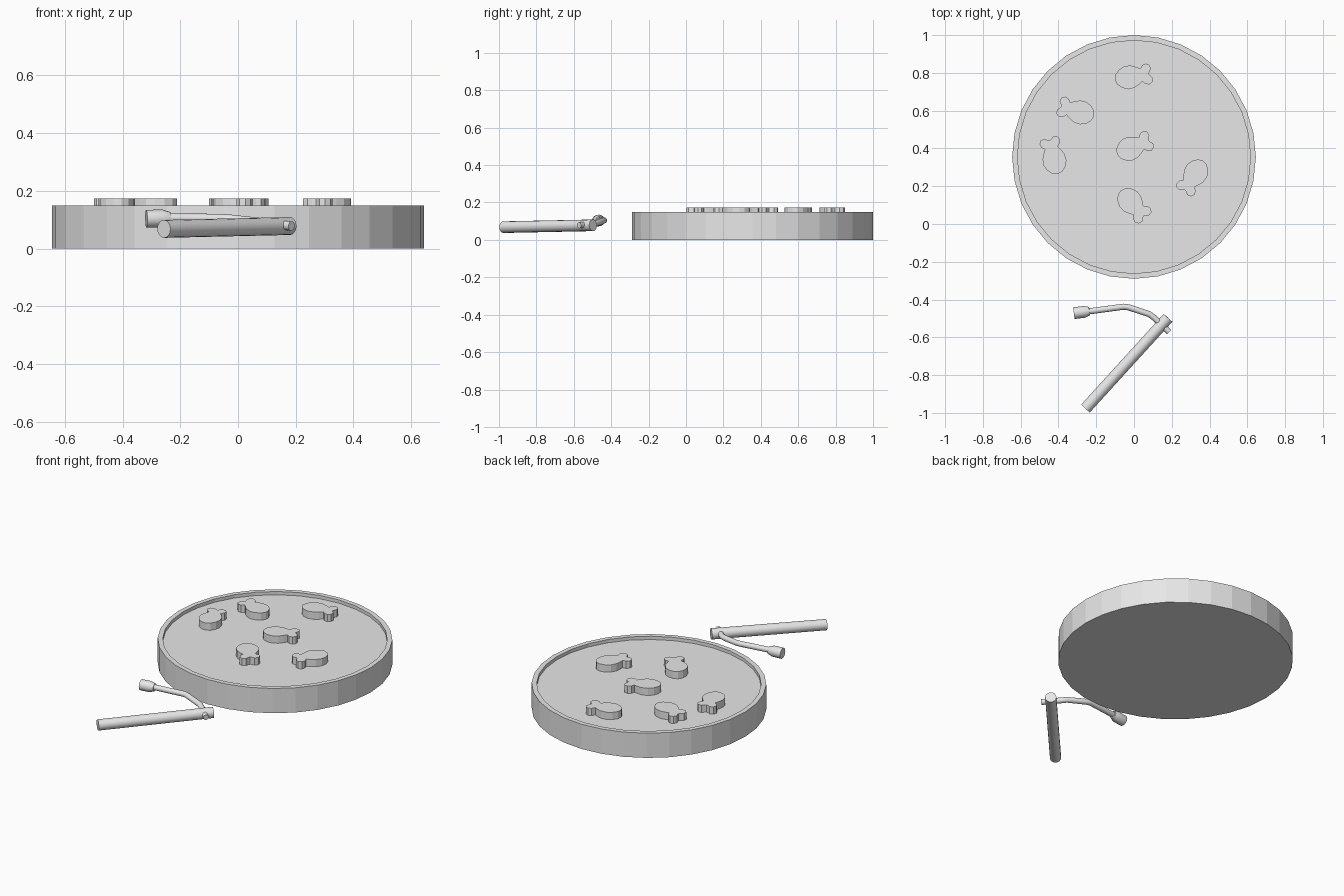
import bpy
import bmesh
from math import sin, cos, pi, radians
from mathutils import Vector, Matrix

cube = bpy.data.objects.get("Cube")
if cube:
    bpy.data.objects.remove(cube)

grey = bpy.data.materials.new("light_grey")
grey.use_nodes = True
grey.diffuse_color = (0.8, 0.8, 0.8, 1)
grey.node_tree.nodes["Principled BSDF"].inputs["Base Color"].default_value = grey.diffuse_color


def finish(bm, name, smooth=False):
    bmesh.ops.recalc_face_normals(bm, faces=bm.faces)
    mesh = bpy.data.meshes.new(name)
    bm.to_mesh(mesh)
    bm.free()
    mesh.materials.append(grey)
    obj = bpy.data.objects.new(name, mesh)
    bpy.context.collection.objects.link(obj)
    if smooth:
        bpy.ops.object.select_all(action='DESELECT')
        obj.select_set(True)
        bpy.context.view_layer.objects.active = obj
        bpy.ops.object.shade_smooth_by_angle(angle=radians(40))
    return obj


def tube(name, path, radii, sides=16):
    """Sweep a round section along a path, with one radius per point."""
    bm = bmesh.new()
    pts = [Vector(p) for p in path]
    rings = []
    for i, p in enumerate(pts):
        tangent = (pts[min(i + 1, len(pts) - 1)] - pts[max(i - 1, 0)]).normalized()
        side = tangent.cross(Vector((0, 0, 1))).normalized()
        up = side.cross(tangent)
        rings.append([bm.verts.new(p + radii[i] * (side * cos(a) + up * sin(a)))
                      for a in (2 * pi * k / sides for k in range(sides))])
    for a, b in zip(rings, rings[1:]):
        for k in range(sides):
            n = (k + 1) % sides
            bm.faces.new((a[k], a[n], b[n], b[k]))
    bm.faces.new(rings[0])
    bm.faces.new(rings[-1])
    return finish(bm, name, True)


# Round pond with a raised rim and sunken water surface
HEIGHT, WATER = 0.15, 0.13
bm = bmesh.new()
bmesh.ops.create_cone(bm, cap_ends=True, segments=32, radius1=0.645, radius2=0.645,
                      depth=HEIGHT, matrix=Matrix.Translation((0, 0.355, HEIGHT / 2)))
bm.normal_update()
top = max(bm.faces, key=lambda f: f.calc_center_median().z)
bmesh.ops.inset_individual(bm, faces=[top], thickness=0.028)
water = bmesh.ops.extrude_discrete_faces(bm, faces=[top])["faces"][0]
bmesh.ops.translate(bm, verts=water.verts, vec=(0, 0, WATER - HEIGHT))
finish(bm, "pond")

# Flat fish: half outline from nose to tail notch, mirrored and extruded
half = [(-.082, 0), (-.074, .027), (-.052, .049), (-.022, .062), (.012, .06), (.04, .047),
        (.06, .034), (.074, .051), (.094, .056), (.112, .045), (.116, .024), (.105, .01), (.1, 0)]
outline = half + [(x, -y) for x, y in half[-2:0:-1]]


def fish(name, x, y, angle):
    bm = bmesh.new()
    base = bm.faces.new([bm.verts.new((u, v, 0)) for u, v in outline])
    lifted = bmesh.ops.extrude_face_region(bm, geom=[base])["geom"]
    bmesh.ops.translate(bm, verts=[g for g in lifted if isinstance(g, bmesh.types.BMVert)],
                        vec=(0, 0, 0.174 - WATER))
    obj = finish(bm, name)
    obj.location = (x, y, WATER)
    obj.rotation_euler.z = radians(angle)


for i, place in enumerate([(-.02, .778, 10), (-.29, .593, 163), (-.423, .344, 104),
                           (-.015, .402, 24), (.323, .265, -122), (-.016, .116, -48)]):
    fish(f"fish_{i + 1}", *place)

# Fishing rod: thick handle, thin bent line and a stepped lure head
tube("rod_handle", [(-.257, -.977, .068), (.18, -.497, .078)], [.031] * 2)
tube("rod_line", [(.186, -.572, .078), (.105, -.495, .085), (.08, -.477, .09),
                  (-.03, -.441, .102), (-.055, -.438, .104), (-.25, -.464, .106)], [.016] * 6)
tube("lure_head", [(-.318, -.472, .103), (-.262, -.465, .104), (-.235, -.461, .105)],
     [.031, .031, .022])
